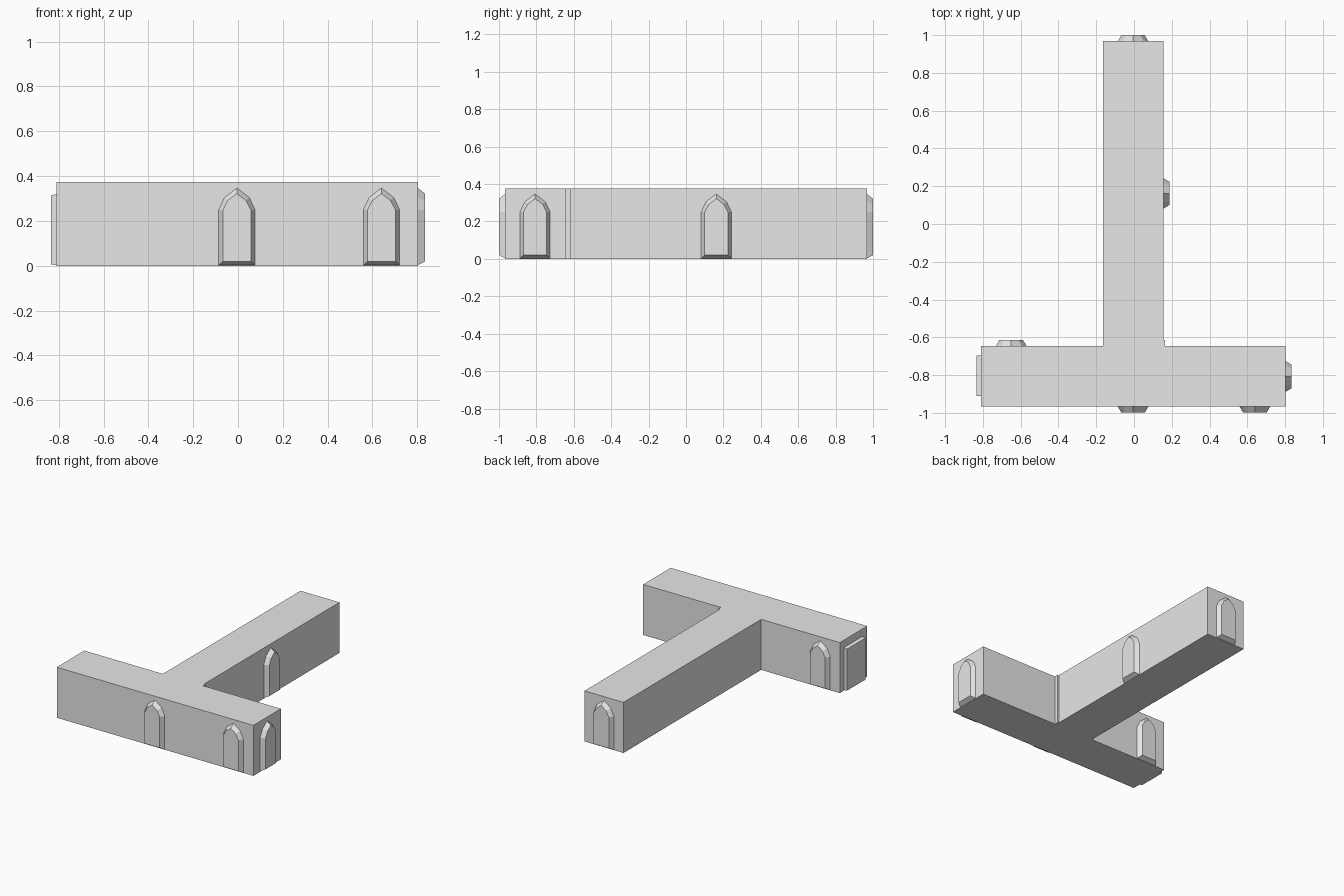
import bpy
import bmesh
from mathutils import Vector

if "Cube" in bpy.data.objects:
    bpy.data.objects.remove(bpy.data.objects["Cube"])

stone = bpy.data.materials.new("plain_grey")
stone.diffuse_color = (0.8, 0.8, 0.8, 1)
stone.use_nodes = True
stone.node_tree.nodes["Principled BSDF"].inputs["Base Color"].default_value = stone.diffuse_color


def finish(name, bm):
    bmesh.ops.recalc_face_normals(bm, faces=bm.faces)
    mesh = bpy.data.meshes.new(name)
    bm.to_mesh(mesh)
    bm.free()
    mesh.materials.append(stone)
    obj = bpy.data.objects.new(name, mesh)
    bpy.context.collection.objects.link(obj)
    return obj


def loft(name, lower, upper):
    """Closed solid between two matching outlines."""
    bm = bmesh.new()
    a = [bm.verts.new(p) for p in lower]
    b = [bm.verts.new(p) for p in upper]
    n = len(a)
    bm.faces.new(a[::-1])
    bm.faces.new(b)
    for i in range(n):
        j = (i + 1) % n
        bm.faces.new((a[i], a[j], b[j], b[i]))
    return finish(name, bm)


def panel(name, x, y, normal, outer, inner, depth):
    """Raised wall panel: outer outline on the wall, inner one pushed out."""
    n = Vector((normal[0], normal[1], 0))
    t = Vector((-n.y, n.x, 0))
    base = Vector((x, y, 0))

    def put(outline, d):
        return [base + t * u + n * d + Vector((0, 0, z)) for u, z in outline]
    return loft(name, put(outer, 0), put(inner, depth))


def arch(half, spring, shoulder, shoulder_z, apex, foot):
    right = [(half, foot), (half, spring), (shoulder, shoulder_z)]
    return right + [(0, apex)] + [(-u, z) for u, z in reversed(right)]


# T-shaped corridor block
X0, X1, Y0, Y1 = -0.81, 0.803, -0.967, -0.645
SX0, SX1, SY = -0.165, 0.155, 0.968
H = 0.375
plan = [(X0, Y0), (X1, Y0), (X1, Y1), (SX1, Y1), (SX1, SY),
        (SX0, SY), (SX0, Y1), (X0, Y1)]
loft("corridor", [(x, y, 0) for x, y in plan], [(x, y, H) for x, y in plan])

# Pointed arch doorways with bevelled surrounds
OUTER = arch(0.081, 0.25, 0.055, 0.305, 0.347, 0.003)
INNER = arch(0.062, 0.25, 0.040, 0.292, 0.322, 0.02)
doors = [
    ("front_middle_arch", -0.005, Y0, (0, -1)),
    ("front_right_arch", 0.64, Y0, (0, -1)),
    ("right_end_arch", X1, -0.807, (1, 0)),
    ("stem_side_arch", SX1, 0.162, (1, 0)),
    ("stem_end_arch", -0.005, SY, (0, 1)),
    ("back_left_arch", -0.65, Y1, (0, 1)),
]
for name, x, y, normal in doors:
    panel(name, x, y, normal, OUTER, INNER, 0.032)

# Rectangular plate on the left end
w = 0.107
panel("left_end_plate", X0, -0.803, (-1, 0),
      [(-w, 0.003), (w, 0.003), (w, 0.32), (-w, 0.32)],
      [(-w, 0.006), (w, 0.006), (w, 0.314), (-w, 0.314)], 0.025)

# Thin strip in the inner corner
panel("corner_strip", SX1, Y1 + 0.015, (1, 0),
      [(-0.015, 0), (0.015, 0), (0.015, H), (-0.015, H)],
      [(-0.015, 0), (0.015, 0), (0.015, H), (-0.015, H)], 0.01)
